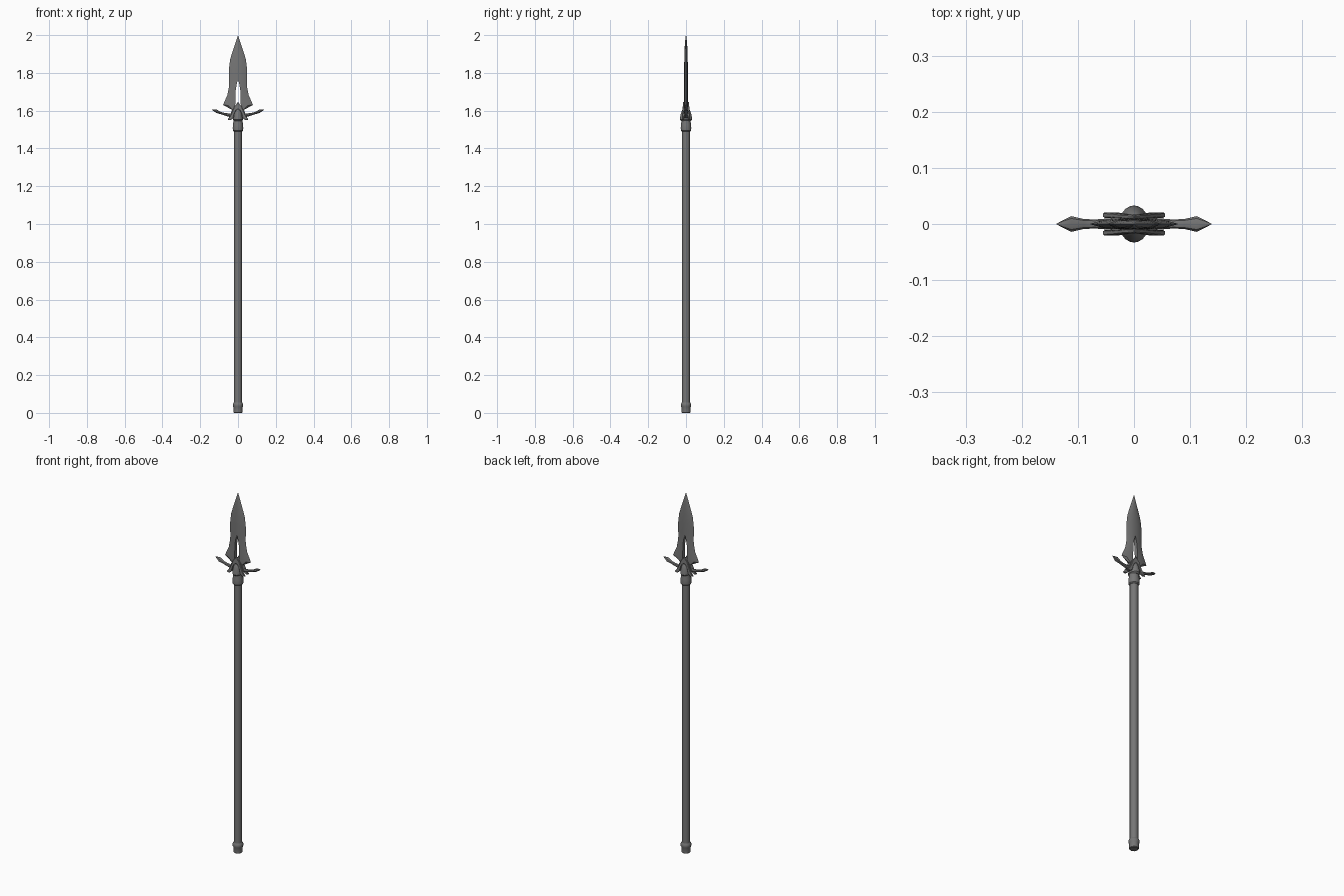
import bpy, bmesh, math

if "Cube" in bpy.data.objects:
    bpy.data.objects.remove(bpy.data.objects["Cube"])

dark = bpy.data.materials.new("dark_metal")
dark.diffuse_color = (.18, .18, .18, 1)
dark.use_nodes = True
dark.node_tree.nodes["Principled BSDF"].inputs["Base Color"].default_value = dark.diffuse_color


def finish(name, bm, angle=35):
    bmesh.ops.remove_doubles(bm, verts=bm.verts, dist=1e-5)
    bmesh.ops.recalc_face_normals(bm, faces=bm.faces)
    me = bpy.data.meshes.new(name)
    bm.to_mesh(me)
    bm.free()
    me.materials.append(dark)
    ob = bpy.data.objects.new(name, me)
    bpy.context.collection.objects.link(ob)
    bpy.ops.object.select_all(action='DESELECT')
    bpy.context.view_layer.objects.active = ob
    ob.select_set(True)
    bpy.ops.object.shade_smooth_by_angle(angle=math.radians(angle))
    return ob


def skin(bm, rings):
    """Bridge successive closed rings of points and cap both ends."""
    vs = [[bm.verts.new(p) for p in r] for r in rings]
    n = len(vs[0])
    for a, b in zip(vs, vs[1:]):
        for i in range(n):
            j = (i + 1) % n
            bm.faces.new((a[i], a[j], b[j], b[i]))
    bm.faces.new(vs[0])
    bm.faces.new(vs[-1])


def lathe(name, profile, n=16, sx=1.0):
    bm = bmesh.new()
    skin(bm, [[(r * sx * math.cos(2 * math.pi * i / n), r * math.sin(2 * math.pi * i / n), z)
               for i in range(n)] for r, z in profile])
    return finish(name, bm)


def plate(name, half, y0, y1, bevel=0.0):
    """Extrude a symmetric front outline (right half, top to bottom), leaning inward at the top."""
    pts = half + [(-x, z) for x, z in reversed(half) if x > 0]
    bm = bmesh.new()
    skin(bm, [[(x, y * (1 - 2.5 * (z - 1.55)), z) for x, z in pts] for y in (y0, y1)])
    ob = finish(name, bm)
    if bevel:
        m = ob.modifiers.new("bevel", 'BEVEL')
        m.width, m.segments = bevel, 1
    return ob


# Shaft, pommel and collar
lathe("shaft", [(.021, .03), (.021, 1.51)])
lathe("pommel", [(.021, 0), (.024, .003), (.024, .03), (.027, .036), (.027, .048), (.022, .056)])
lathe("collar", [(.022, 1.490), (.027, 1.495), (.028, 1.508), (.027, 1.525), (.024, 1.545), (.023, 1.57)])

# Domed socket under the blade
lathe("socket", [(.026, 1.545), (.033, 1.552), (.031, 1.568), (.027, 1.585),
                 (.022, 1.60), (.014, 1.612), (.004, 1.616)], 20, .8)

# Blade half: rows of (inner x, inner z, outer x, outer z, half thickness)
rows = [(.015, 1.595, .037, 1.608, .010), (.015, 1.625, .079, 1.630, .010),
        (.014, 1.645, .072, 1.648, .010), (.013, 1.675, .057, 1.680, .010),
        (.012, 1.71, .049, 1.72, .010), (.007, 1.74, .047, 1.745, .010),
        (0, 1.765, .048, 1.775, .010), (0, 1.82, .048, 1.82, .010),
        (0, 1.87, .042, 1.87, .009), (0, 1.91, .030, 1.91, .008),
        (0, 1.955, .015, 1.955, .006), (0, 1.985, .005, 1.985, .003), (0, 2.0, .0004, 2.0, .0004)]
bm = bmesh.new()
rings = []
for xi, zi, xo, zo, t in rows:
    xm, zm = xi + .6 * (xo - xi), zi + .6 * (zo - zi)
    rings.append([bm.verts.new(p) for p in ((xi, -t, zi), (xm, -.75 * t, zm), (xo, 0, zo),
                                            (xm, .75 * t, zm), (xi, t, zi))])
bm.faces.new(rings[0])
for a, b in zip(rings, rings[1:]):
    for i in range(5):
        j = (i + 1) % 5
        if i == 4 and a[0].co.x < 1e-6 and b[0].co.x < 1e-6:
            continue  # leave the centre plane open for mirroring
        bm.faces.new((a[i], a[j], b[j], b[i]))
blade = finish("blade", bm, 30)
blade.modifiers.new("mirror", 'MIRROR')

# Winged guard: narrow core and a chevron plate front and back
plate("guard_core", [(0, 1.638), (.014, 1.628), (.034, 1.60), (.042, 1.57), (.022, 1.56), (0, 1.55)], -.013, .013)
chevron = [(0, 1.647), (.009, 1.634), (.020, 1.622), (.027, 1.603), (.038, 1.578),
           (.056, 1.552), (.040, 1.549), (.026, 1.560), (.018, 1.588), (.010, 1.602), (0, 1.608)]
for side, label in ((-1, "front"), (1, "back")):
    plate("guard_wing_" + label, chevron, side * .011, side * .021, .002)

# Curved side prongs with spear-shaped ends: x, z, half width y, half height
prong = [(.02, 1.574, .012, .012), (.045, 1.576, .010, .009), (.07, 1.581, .008, .007),
         (.09, 1.587, .009, .006), (.112, 1.596, .014, .009), (.128, 1.602, .006, .005), (.138, 1.605, .0006, .0006)]
bm = bmesh.new()
skin(bm, [[(x, w * math.cos(k * math.pi / 4), z + h * math.sin(k * math.pi / 4)) for k in range(8)]
          for x, z, w, h in prong])
prongs = finish("side_prongs", bm)
prongs.modifiers.new("mirror", 'MIRROR').use_mirror_merge = False
